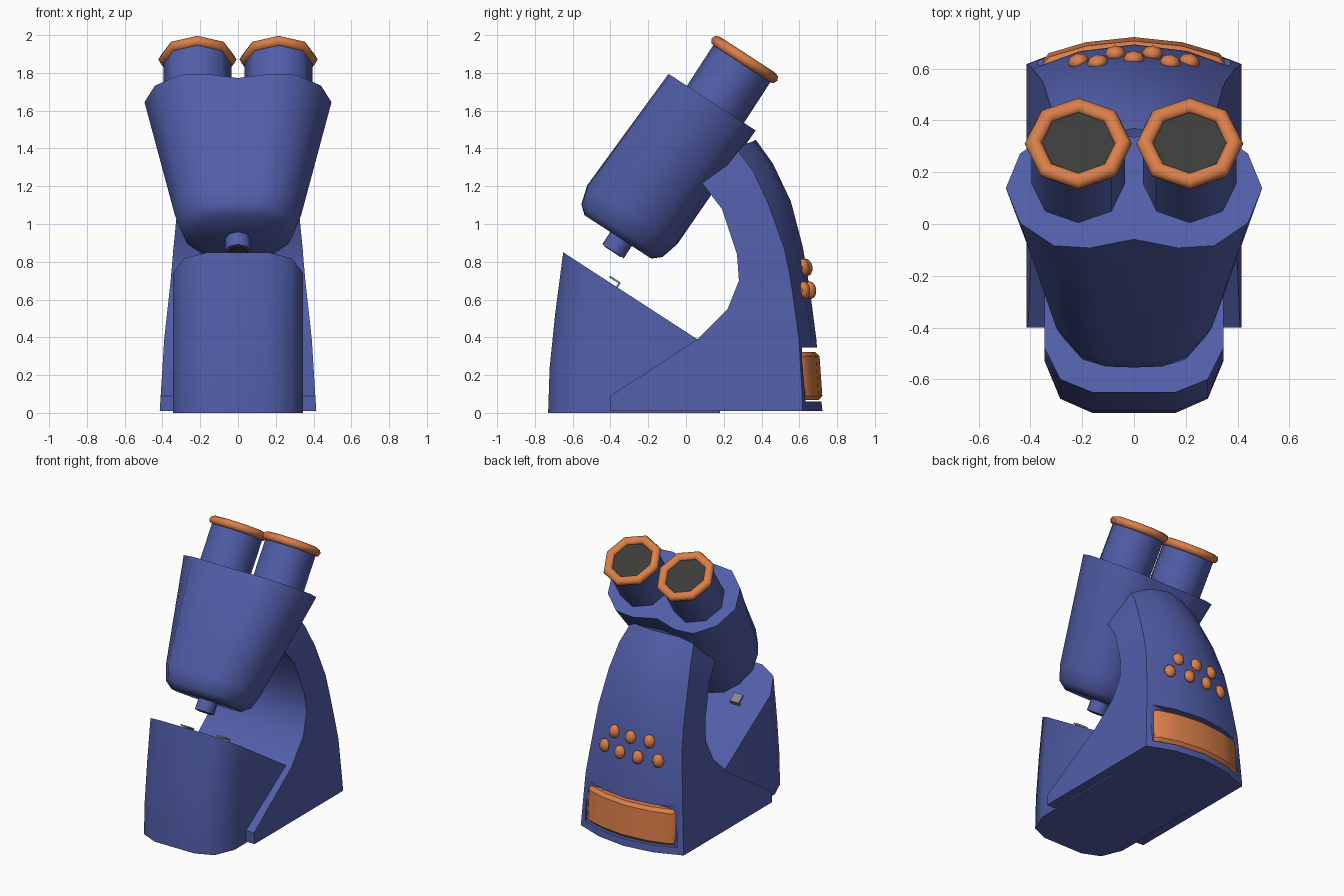
import bpy, bmesh, math
from mathutils import Vector, Matrix

if "Cube" in bpy.data.objects:
    bpy.data.objects.remove(bpy.data.objects["Cube"])


def material(name, rgb):
    m = bpy.data.materials.new(name)
    m.diffuse_color = (*rgb, 1)
    m.use_nodes = True
    m.node_tree.nodes["Principled BSDF"].inputs["Base Color"].default_value = m.diffuse_color
    return m


BLUE = material("blue", (0.084, 0.112, 0.40))
ORANGE = material("orange", (0.70, 0.21, 0.065))
DARK = material("dark lens", (0.045, 0.045, 0.043))
GREY = material("grey metal", (0.25, 0.25, 0.25))

# tilted frame of the optical head: local z runs up along the tubes
TILT = Matrix.Rotation(math.radians(-33), 4, 'X')


def smooth(ob, angle=50):
    ob.data.polygons.foreach_set("use_smooth", [True] * len(ob.data.polygons))
    ob.data.set_sharp_from_angle(angle=math.radians(angle))


def finish(name, bm, mat, matrix=None, angle=50):
    bmesh.ops.recalc_face_normals(bm, faces=bm.faces[:])
    if matrix:
        bm.transform(matrix)
    me = bpy.data.meshes.new(name)
    bm.to_mesh(me)
    bm.free()
    me.materials.append(mat)
    ob = bpy.data.objects.new(name, me)
    bpy.context.collection.objects.link(ob)
    smooth(ob, angle)
    return ob


def loft(name, rings, mat, matrix=None, closed=False, angle=50):
    """Skin rings of points; cap the ends, or join last to first if closed."""
    bm = bmesh.new()
    vs = [[bm.verts.new(p) for p in r] for r in rings]
    n = len(rings[0])
    for a, b in zip(vs, vs[1:] + ([vs[0]] if closed else [])):
        for i in range(n):
            j = (i + 1) % n
            bm.faces.new((a[i], a[j], b[j], b[i]))
    if not closed:
        bm.faces.new(vs[0])
        bm.faces.new(vs[-1])
    return finish(name, bm, mat, matrix, angle)


def circle(cx, cy, z, r, n=8):
    return [(cx + r * math.cos(2 * math.pi * i / n), cy + r * math.sin(2 * math.pi * i / n), z)
            for i in range(n)]


# base block with slanted stage on top
bottom = [(0.16, -0.73), (0.285, -0.675), (0.345, -0.53), (0.345, 0.18)]
top = [(0.16, -0.65), (0.285, -0.60), (0.345, -0.48), (0.345, 0.06)]
rings = []
for t, s in ((0, 0), (0.28, 0.10), (0.62, 0.47), (1, 1)):
    half = []
    for (xb, yb), (xt, yt) in zip(bottom, top):
        z = 0.85 - 0.648 * (yt + 0.65)
        half.append((xb, yb + (yt - yb) * s, z * t))
    rings.append(half + [(-x, y, z) for x, y, z in reversed(half)])
loft("stage_base", rings, BLUE)

# curved arm: inner edge, outer corner edge and bowed outer centre line
WIDTHS = [(0, 0.415), (0.4, 0.39), (0.74, 0.352), (1.03, 0.33), (1.3, 0.285), (1.5, 0.22)]


def half_width(z):
    for (z0, w0), (z1, w1) in zip(WIDTHS, WIDTHS[1:]):
        if z <= z1:
            return w0 + (w1 - w0) * (z - z0) / (z1 - z0)


arm_sections = [
    ((-0.40, 0.01), (0.618, 0.01), (0.722, 0.01)),
    ((-0.40, 0.09), (0.615, 0.09), (0.714, 0.09)),
    ((0.06, 0.39), (0.598, 0.39), (0.690, 0.39)),
    ((0.22, 0.55), (0.575, 0.56), (0.668, 0.56)),
    ((0.28, 0.70), (0.55, 0.73), (0.642, 0.74)),
    ((0.27, 0.84), (0.52, 0.87), (0.618, 0.88)),
    ((0.19, 1.08), (0.435, 1.11), (0.555, 1.12)),
    ((0.09, 1.21), (0.355, 1.28), (0.460, 1.32)),
    ((0.00, 1.32), (0.265, 1.40), (0.370, 1.445)),
]
rings = []
for inner, edge, mid in arm_sections:
    wi, wo = half_width(inner[1]), half_width(edge[1])
    ring = [(wi, *inner), (-wi, *inner)]
    for f in (-1, -0.53, 0, 0.53, 1):
        k = 1 - f * f
        ring.append((f * wo, edge[0] + (mid[0] - edge[0]) * k, edge[1] + (mid[1] - edge[1]) * k))
    rings.append(ring)
arm = loft("arm", rings, BLUE, angle=35)

# recess in the back of the arm
bpy.ops.mesh.primitive_cube_add(size=1, location=(0, 0.715, 0.2025))
cutter = bpy.context.object
cutter.name = "recess_cutter"
cutter.scale = (0.74, 0.2, 0.285)
cutter.hide_render = True
mod = arm.modifiers.new("recess", 'BOOLEAN')
mod.operation, mod.object, mod.solver = 'DIFFERENCE', cutter, 'EXACT'
bpy.context.view_layer.objects.active = arm
bpy.ops.object.modifier_apply(modifier=mod.name)
bpy.data.objects.remove(cutter)
smooth(arm, 35)

# bowed orange panel sitting in the recess
rings = []
for z, inset in ((0.068, 0.02), (0.09, 0), (0.30, 0), (0.322, 0.02)):
    w = 0.35 - inset * 0.6
    back = 0.728 - 0.07 * z - inset
    ring = [(w, 0.605, z), (-w, 0.605, z)]
    for f in (-1, -0.94, -0.53, 0, 0.53, 0.94, 1):
        drop = 0.07 * f * f + (0.018 if abs(f) == 1 else 0)
        ring.append((f * w, back - drop, z))
    rings.append(ring)
loft("back_panel", rings, ORANGE, angle=35)

# two rows of round buttons
for z, xs, yc in ((0.65, (-0.215, -0.072, 0.072, 0.215), 0.662), (0.77, (-0.14, 0, 0.14), 0.638)):
    for x in xs:
        bm = bmesh.new()
        bmesh.ops.create_uvsphere(bm, u_segments=8, v_segments=6, radius=0.047)
        turn = Matrix.Rotation(-x * 1.3, 4, 'Z') @ Matrix.Rotation(math.radians(8), 4, 'X')
        place = Matrix.Translation((x, yc - 0.75 * x * x, z))
        finish("button", bm, ORANGE,
               place @ turn @ Matrix.Diagonal((0.88, 0.68, 1, 1)))

# head: two-lobed at the top, tapering to a rounded bottom
low = [(0, -0.285), (0.12, -0.28), (0.22, -0.245), (0.30, -0.14), (0.335, 0)]
high = [(0, -0.235), (0.17, -0.275), (0.31, -0.265), (0.44, -0.16), (0.495, 0)]


def full_ring(quarter, scale, v, w):
    q = quarter + [(x, -y) for x, y in reversed(quarter[:-1])]
    q += [(-x, y) for x, y in reversed(q[1:-1])]
    return [(x * scale, y * scale + v, w) for x, y in q]


rings = [full_ring(low, 0.74, -0.81, 0.585), full_ring(low, 0.90, -0.81, 0.625),
         full_ring(low, 1.0, -0.81, 0.725), full_ring(high, 1.0, -0.78, 1.455)]
loft("head", rings, BLUE, TILT)

# objective under the head
loft("objective", [circle(0, -0.79, w, 0.068) for w in (0.507, 0.64)], BLUE, TILT)
loft("objective_lens", [circle(0, -0.79, w, 0.052) for w in (0.503, 0.51)], DARK, TILT)

# eyepieces and stage clips, left and right
for side in (-1, 1):
    cx, cv = side * 0.215, -0.759
    loft("eyepiece_tube", [circle(cx, cv, w, 0.18) for w in (1.40, 1.735)], BLUE, TILT)
    ring = [circle(cx, cv, 1.738 + 0.03 * math.sin(a), 0.173 + 0.034 * math.cos(a))
            for a in (math.pi * i / 4 for i in range(8))]
    loft("eyepiece_rim", ring, ORANGE, TILT, closed=True)
    loft("eyepiece_lens", [circle(cx, cv, w, 0.15) for w in (1.73, 1.742)], DARK, TILT)

    profile = [(-0.403, 0.727), (-0.345, 0.69), (-0.365, 0.655),
               (-0.375, 0.661), (-0.359, 0.687), (-0.407, 0.718)]
    loft("stage_clip", [[(side * 0.145 + dx, y, z) for y, z in profile] for dx in (-0.035, 0.035)],
         GREY, angle=20)
